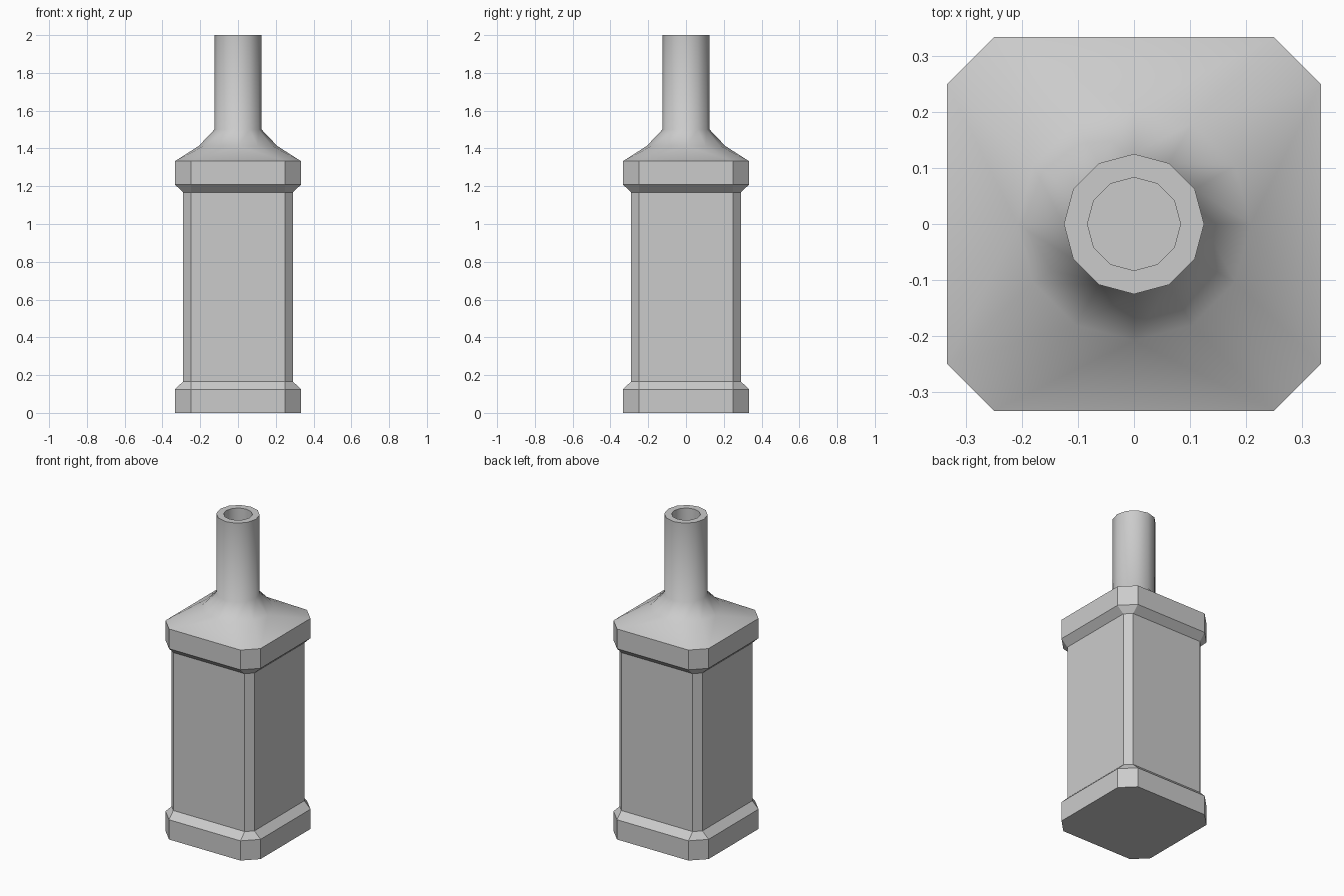
import bpy, bmesh, math

if "Cube" in bpy.data.objects:
    bpy.data.objects.remove(bpy.data.objects["Cube"])

bm = bmesh.new()


def octagon(h, z, c=0.25):
    """Square ring with chamfered corners, counter-clockwise from the +x side."""
    pts = []
    for k in range(4):
        a = k * math.pi / 2
        for x, y in ((h, -c), (h, c)):
            pts.append((x * math.cos(a) - y * math.sin(a),
                        x * math.sin(a) + y * math.cos(a), z))
    return [bm.verts.new(p) for p in pts]


def circle(r, z, n=12):
    return [bm.verts.new((r * math.cos(2 * math.pi * i / n),
                          r * math.sin(2 * math.pi * i / n), z)) for i in range(n)]


def face(verts, smooth=False):
    bm.faces.new(verts).smooth = smooth


def bridge(a, b, smooth=False):
    n = len(a)
    for i in range(n):
        j = (i + 1) % n
        face((a[i], a[j], b[j], b[i]), smooth)


# Square body with flared base and top band
body = [octagon(h, z) for h, z in (
    (0.333, 0), (0.333, 0.125), (0.29, 0.167),
    (0.29, 1.167), (0.333, 1.208), (0.333, 1.333))]
face(body[0][::-1])
for a, b in zip(body, body[1:]):
    bridge(a, b)

# Shoulder: chamfered square blends into a 12-sided ring
top, ring = body[-1], circle(0.208, 1.413)
for k in range(4):
    a, b, c = top[2 * k], top[2 * k + 1], top[(2 * k + 2) % 8]
    r0, r1, r2, r3 = (ring[(3 * k + i) % 12] for i in (-1, 0, 1, 2))
    face((a, r1, r0), True)
    face((a, b, r1), True)
    face((b, r2, r1), True)
    face((b, c, r3, r2), True)

# Neck, rim and bore
neck_low, neck_top = circle(0.125, 1.5), circle(0.125, 2.0)
bore_top, bore_low = circle(0.083, 2.0), circle(0.083, 1.5)
bridge(ring, neck_low, True)
bridge(neck_low, neck_top, True)
bridge(neck_top, bore_top)
bridge(bore_top, bore_low, True)
face(bore_low)

bmesh.ops.recalc_face_normals(bm, faces=bm.faces)
mesh = bpy.data.meshes.new("bottle")
bm.to_mesh(mesh)
bm.free()
bottle = bpy.data.objects.new("bottle", mesh)
bpy.context.collection.objects.link(bottle)
